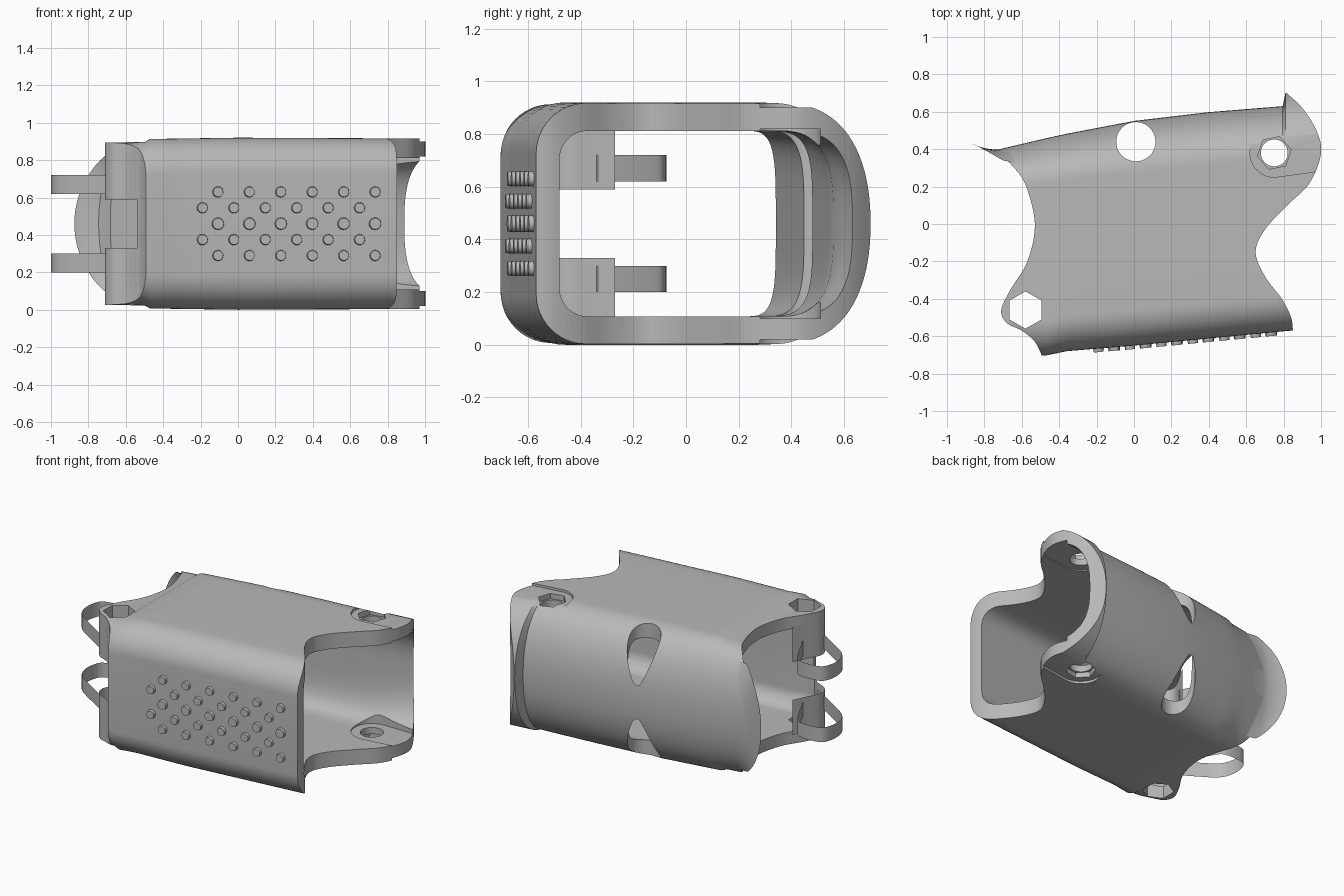
import bpy, bmesh, math
from mathutils import Vector, Matrix

cube = bpy.data.objects.get("Cube")
if cube:
    bpy.data.objects.remove(cube, do_unlink=True)

MID = 0.46
grey = bpy.data.materials.new("plain_grey")
grey.use_nodes = True
grey.diffuse_color = (0.48, 0.48, 0.48, 1)
bsdf = next(n for n in grey.node_tree.nodes if n.type == 'BSDF_PRINCIPLED')
bsdf.inputs["Base Color"].default_value = grey.diffuse_color


def make(name, bm):
    bmesh.ops.recalc_face_normals(bm, faces=bm.faces)
    mesh = bpy.data.meshes.new(name)
    bm.to_mesh(mesh)
    bm.free()
    ob = bpy.data.objects.new(name, mesh)
    bpy.context.collection.objects.link(ob)
    mesh.materials.append(grey)
    return ob


def smooth(ob):
    bpy.ops.object.select_all(action='DESELECT')
    ob.select_set(True)
    bpy.context.view_layer.objects.active = ob
    bpy.ops.object.shade_smooth_by_angle(angle=math.radians(35))


def spline(pts, steps=6):
    """Smooth open curve through plan points."""
    p = [Vector(q) for q in pts]
    n = len(p)
    out = []
    for i in range(n - 1):
        a, b, c, d = p[max(i - 1, 0)], p[i], p[i + 1], p[min(i + 2, n - 1)]
        for s in range(steps):
            t = s / steps
            out.append(0.5 * (2 * b + (c - a) * t + (2 * a - 5 * b + 4 * c - d) * t ** 2
                              + (3 * b - a - 3 * c + d) * t ** 3))
    return out + [p[-1]]


def prism(name, outline, z0, z1):
    bm = bmesh.new()
    face = bm.faces.new([bm.verts.new((q[0], q[1], z0)) for q in outline])
    ext = bmesh.ops.extrude_face_region(bm, geom=[face])
    verts = [g for g in ext["geom"] if isinstance(g, bmesh.types.BMVert)]
    bmesh.ops.translate(bm, verts=verts, vec=(0, 0, z1 - z0))
    return make(name, bm)


def polygon(x, y, r, n, turn=0.0):
    return [(x + r * math.cos(turn + math.tau * i / n),
             y + r * math.sin(turn + math.tau * i / n)) for i in range(n)]


def area(mesh):
    return sum(p.area for p in mesh.polygons)


def cut(target, tool, mode='DIFFERENCE'):
    """Boolean with the first solver that keeps a sound shell."""
    before, count = area(target.data), len(target.data.vertices)
    for solver in ('MANIFOLD', 'EXACT', 'FLOAT'):
        mod = target.modifiers.new("cut", 'BOOLEAN')
        mod.operation, mod.object, mod.solver = mode, tool, solver
        graph = bpy.context.evaluated_depsgraph_get()
        result = bpy.data.meshes.new_from_object(target.evaluated_get(graph))
        target.modifiers.remove(mod)
        if len(result.vertices) != count and area(result) > before / 2:
            target.data = result
            break
    bpy.data.objects.remove(tool, do_unlink=True)


def lerp(table, x):
    for (x0, v0), (x1, v1) in zip(table, table[1:]):
        if x <= x1:
            return v0 + (v1 - v0) * (x - x0) / (x1 - x0)
    return table[-1][1]


# Rounded sleeve: boxy front corners, full round back, lofted along x
BACK = [(-1, .41), (-.74, .395), (-.4, .475), (0, .551), (.4, .598),
        (.795, .63), (.81, .70), (1.1, .74)]
INNER_BACK = [(-1, .31), (-.74, .33), (0, .465), (.4, .52), (.7, .56), (.82, .61), (1.1, .70)]
FRONT = [(-1, -.705), (-.48, -.705), (-.36, -.68), (0, -.65), (1.1, -.545)]
HEIGHT = [(-1, .43), (-.5, .437), (-.47, .453), (0, .46), (1.1, .455)]
POWER = [(-1, 4), (.3, 4), (.8, 2.7), (1.1, 2.7)]


def crease(x):
    return .21 + .105 * (x + .57)


def section(x, inner):
    yc = crease(x)
    if inner:
        front, back, high = lerp(FRONT, x) + .09, lerp(INNER_BACK, x) - yc, .352
        radius, power = .11, lerp(POWER, x)
    else:
        front, back, high = lerp(FRONT, x), lerp(BACK, x) - yc, lerp(HEIGHT, x)
        radius, power = .19, 2.2
    half = []
    for i in range(25):
        a = math.pi / 2 * i / 24
        c, s = math.cos(a), math.sin(a)
        r = (c ** power + s ** power) ** (-1 / power)
        half.append((yc + back * c * r, high * s * r))
    for k in (1, 2, 3, 4):
        half.append((yc + (front + radius - yc) * k / 5, high))
    for i in range(13):
        a = math.pi / 2 * i / 12
        half.append((front + radius - radius * math.sin(a), high - radius + radius * math.cos(a)))
    return ([(x, y, MID + z) for y, z in half]
            + [(x, y, MID - z) for y, z in reversed(half[1:])])


stations = [-1, -.85, -.74, -.6, -.5, -.47, -.36, -.2, 0, .2, .4, .55, .7, .795, .81, .9, 1.1]
bm = bmesh.new()
rings = [[bm.verts.new(p) for p in section(x, False)] for x in stations]
rings += [[bm.verts.new(p) for p in section(x, True)] for x in reversed(stations)]
for a, b in zip(rings, rings[1:] + rings[:1]):
    for i in range(len(a)):
        j = (i + 1) % len(a)
        bm.faces.new((a[i], a[j], b[j], b[i]))
sleeve = make("sleeve", bm)

# Scalloped ends, trimmed in plan
left_end = spline([(-.80, .47), (-.76, .41), (-.72, .375), (-.65, .31), (-.58, .21),
                   (-.53, 0), (-.57, -.2), (-.66, -.35), (-.71, -.46), (-.68, -.53),
                   (-.6, -.57), (-.53, -.63), (-.49, -.71)])
right_end = spline([(.85, -.58), (.84, -.5), (.79, -.4), (.7, -.28), (.65, -.15), (.7, -.03),
                    (.82, .1), (.94, .22), (1, .38), (.975, .5), (.9, .62), (.81, .705)])
outline = [(-.80, .9)] + left_end + [(-.49, -.9), (.85, -.9)] + right_end + [(.80, .9)]
cut(sleeve, prism("trim", outline, -.2, 1.2), 'INTERSECT')

# Gap between the two lugs
cut(sleeve, prism("lug_gap", [(-.9, -.9), (-.54, -.9), (-.54, -.3), (-.9, -.3)], .33, .59))

# Vertical through holes: round back notch, hex lug holes, bolt holes
cut(sleeve, prism("notch", polygon(.01, .44, .105, 40), -.2, 1.2))
cut(sleeve, prism("hex", polygon(-.58, -.46, .1, 6, math.pi / 6), -.2, 1.2))
cut(sleeve, prism("bolt", polygon(.75, .38, .072, 32), -.2, 1.2))

# Flat pads inside and out around the bolt holes, with hex seats
slot = [(.75 + .13 * math.cos(a), .38 + .13 * math.sin(a))
        for a in (math.pi / 2 + math.pi * i / 16 for i in range(17))]
slot += [(.9, .27), (1.1, .3), (1.1, .51)]
cut(sleeve, prism("inner_pad", slot, 2 * MID - .82, .82))
for name, shape, depth in (("pocket", slot, .9),
                           ("seat", polygon(.75, .38, .092, 6, .2), .865)):
    cut(sleeve, prism(name, shape, depth, 1.1))
    cut(sleeve, prism(name, shape, -.2, 2 * MID - depth))
smooth(sleeve)

# Thin round flap flaring out of the back wall
bm = bmesh.new()
columns = []
for i in range(17):
    w = (i / 16) ** 1.5
    x = -.873 + .24 * w
    half = min(.37, math.sqrt(.485 ** 2 - (x + .39) ** 2))
    flat = .39 + .3 * max(0, -.73 - x)
    column = []
    for k in range(17):
        dz = half * (k / 8 - 1)
        wall = crease(x) + .21 * (1 - abs(dz / .44) ** 2.2) ** (1 / 2.2)
        column.append(bm.verts.new((x, flat + (wall - flat) * w, MID + dz)))
    columns.append(column)
for a, b in zip(columns, columns[1:]):
    for k in range(16):
        bm.faces.new((a[k], b[k], b[k + 1], a[k + 1]))
smooth(make("back_flap", bm))


# Thin upright bands: lug skirts and strap loops
def ribbon(name, path, z0, z1):
    bm = bmesh.new()
    cols = [(bm.verts.new((p[0], p[1], z0)), bm.verts.new((p[0], p[1], z1))) for p in path]
    for a, b in zip(cols, cols[1:]):
        bm.faces.new((a[0], b[0], b[1], a[1]))
    smooth(make(name, bm))


skirt = spline([(-.62, -.27), (-.66, -.35), (-.71, -.46), (-.68, -.53), (-.6, -.57), (-.53, -.63)])
loop = spline([(-.62, -.54), (-.8, -.43), (-.95, -.33), (-.995, -.25), (-.995, -.15),
               (-.95, -.085), (-.81, -.08), (-.75, -.14), (-.65, -.34)])
for name, path, z0, z1 in (("lug_skirt", skirt, .59, .83), ("strap_loop", loop, .62, .72)):
    ribbon("upper_" + name, path, z0, z1)
    ribbon("lower_" + name, path, 2 * MID - z1, 2 * MID - z0)

# Grip studs in staggered rows on the front
bm = bmesh.new()
for row in range(5):
    z = MID + (row - 2) * .085
    start = -.19 if row % 2 else -.107
    radius = .035 if row == 2 else .031
    for col in range(6):
        x = start + col * .168
        place = (Matrix.Translation((x, lerp(FRONT, x) - .002, z))
                 @ Matrix.Rotation(math.atan(.095), 4, 'Z')
                 @ Matrix.Rotation(math.pi / 2, 4, 'X'))
        bmesh.ops.create_cone(bm, cap_ends=True, segments=20, radius1=radius,
                              radius2=radius * .85, depth=.034, matrix=place)
smooth(make("grip_studs", bm))
